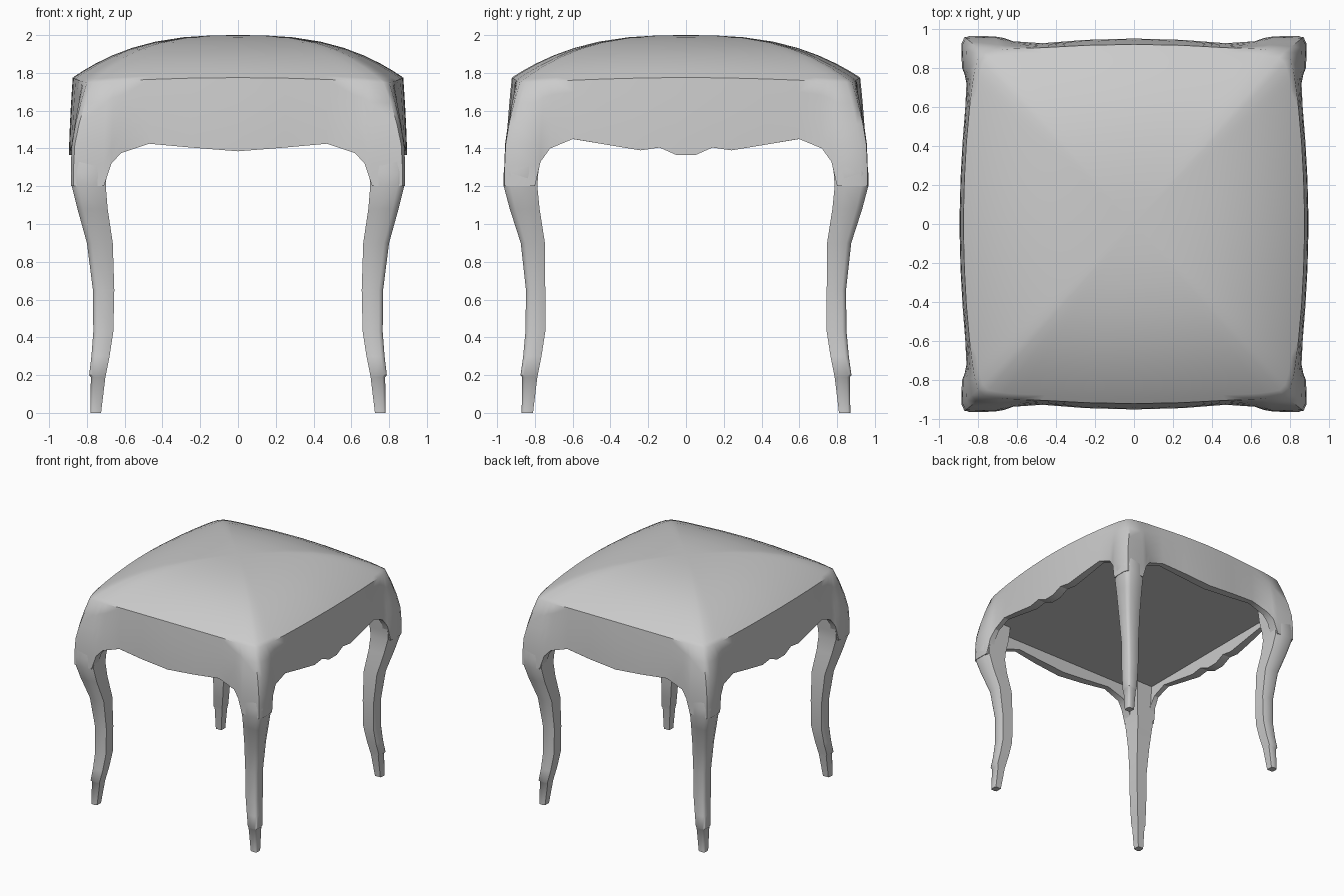
import bpy, bmesh, math

cube = bpy.data.objects.get("Cube")
if cube:
    bpy.data.objects.remove(cube, do_unlink=True)

grey = bpy.data.materials.new("pale grey")
grey.use_nodes = True
grey.diffuse_color = (0.6, 0.6, 0.6, 1)
grey.node_tree.nodes["Principled BSDF"].inputs["Base Color"].default_value = (0.6, 0.6, 0.6, 1)


def finish(bm, name, angle):
    """Turn one quarter into a mirrored, smooth-shaded object."""
    bmesh.ops.remove_doubles(bm, verts=bm.verts, dist=0.0005)
    bmesh.ops.recalc_face_normals(bm, faces=bm.faces)
    mesh = bpy.data.meshes.new(name)
    bm.to_mesh(mesh)
    bm.free()
    mesh.materials.append(grey)
    ob = bpy.data.objects.new(name, mesh)
    bpy.context.collection.objects.link(ob)
    mirror = ob.modifiers.new("four_way", 'MIRROR')
    mirror.use_axis = (True, True, False)
    bpy.ops.object.select_all(action='DESELECT')
    ob.select_set(True)
    bpy.context.view_layer.objects.active = ob
    bpy.ops.object.shade_smooth_by_angle(angle=math.radians(angle))
    return ob


def loft(bm, rows, closed=False):
    """Join successive rows of points with quads."""
    vs = [[bm.verts.new(p) for p in row] for row in rows]
    for a, b in zip(vs, vs[1:]):
        n = len(a)
        for i in range(n if closed else n - 1):
            j = (i + 1) % n
            bm.faces.new((a[i], a[j], b[j], b[i]))
    return vs


# Quarter outline from side middle to front middle:
# apron x, y, scalloped lower edge z, then cushion edge x, y
outline = [
    (.895, 0, 1.365, .875, 0), (.895, .05, 1.365, .875, .05),
    (.893, .14, 1.405, .873, .14), (.89, .24, 1.39, .87, .24),
    (.88, .42, 1.42, .86, .42), (.866, .60, 1.45, .845, .59),
    (.86, .72, 1.40, .832, .70), (.87, .77, 1.33, .825, .75),
    (.882, .80, 1.2, .818, .79), (.885, .925, 1.2, .80, .85),
    (.87, .96, 1.2, .77, .88), (.71, .962, 1.2, .69, .893),
    (.67, .955, 1.32, .655, .897), (.62, .938, 1.375, .61, .90),
    (.47, .928, 1.425, .47, .905), (.25, .945, 1.405, .25, .917),
    (0, .952, 1.385, 0, .922),
]


def wall_point(col, t):
    """Point up the wall: t=0 lower edge, t=1 cushion edge."""
    ax, ay, low, cx, cy = col
    edge = 1.775 - .025 * min(1, (cx * cy / .68) ** 2)
    z = low + (edge - low) * t
    k = max(0, (z - 1.36) / (edge - 1.36)) ** 1.5
    return (ax + (cx - ax) * k, -(ay + (cy - ay) * k), z)


# Apron and domed cushion as one upholstered shell
bm = bmesh.new()
rows = [[wall_point(c, t) for c in outline] for t in (0, .2, .4, .6, .8, 1)]
rim = rows[-1]
for s in (.97, .93, .86, .76, .64, .5, .33, .16, 0):
    rows.append([(x * s, y * s, z + (2 - z) * (1 - s ** 2.7)) for x, y, z in rim])
vs = loft(bm, rows[:-1])
centre = bm.verts.new((0, 0, 2))
for a, b in zip(vs[-1], vs[-1][1:]):
    bm.faces.new((a, b, centre))
finish(bm, "cushion_and_apron", 50)

# Inner face of the apron, its lower lip, and the flat underside
bm = bmesh.new()
inner = [(min(c[0], .82), -min(c[1], .88)) for c in outline]
lip = [(c[0], -c[1], c[2]) for c in outline]
back = [(x, y, c[2]) for (x, y), c in zip(inner, outline)]
loft(bm, [lip, back, [(x, y, 1.5) for x, y in inner]])
bm.faces.new([bm.verts.new(p) for p in ((0, 0, 1.5), (.82, 0, 1.5), (.82, -.88, 1.5), (0, -.88, 1.5))])
finish(bm, "seat_underside", 30)

# Curved legs: z, outer x, outer y, inner x, inner y
leg_rings = [
    (1.5, .855, .93, .67, .755), (1.38, .878, .955, .68, .765),
    (1.27, .885, .965, .695, .782), (1.2, .88, .965, .70, .787),
    (1.08, .85, .933, .69, .775), (.9, .80, .875, .663, .747),
    (.65, .768, .847, .655, .745), (.43, .766, .85, .66, .745),
    (.3, .776, .862, .68, .765), (.2, .788, .876, .70, .785),
    (.19, .779, .868, .702, .787), (0, .782, .87, .725, .81),
]
bm = bmesh.new()
rings = []
for z, ox, oy, ix, iy in leg_rings:
    w, d = ox - ix, oy - iy
    section = [(0, 0), (.9, 0), (1, .3), (1, .8), (.93, .93), (.8, 1), (.3, 1), (0, .9)]
    rings.append([(ix + w * u, -(iy + d * v), z) for u, v in section])
ends = loft(bm, rings, closed=True)
bm.faces.new(ends[0])
bm.faces.new(ends[-1])
finish(bm, "legs", 50)
